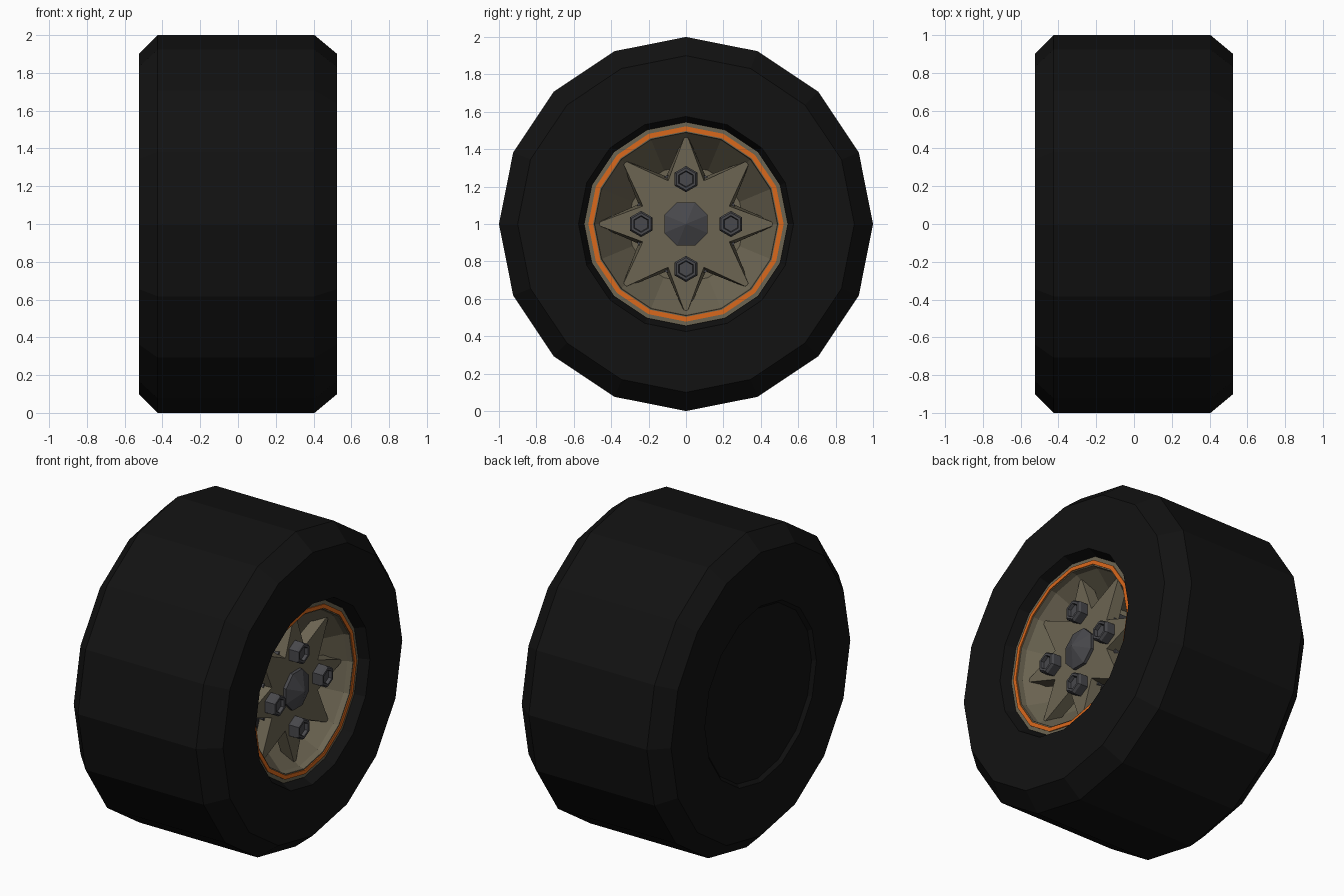
import bpy, bmesh
from math import cos, sin, pi

if "Cube" in bpy.data.objects:
    bpy.data.objects.remove(bpy.data.objects["Cube"])


def material(name, rgb):
    m = bpy.data.materials.new(name)
    m.diffuse_color = (*rgb, 1)
    m.use_nodes = True
    m.node_tree.nodes["Principled BSDF"].inputs["Base Color"].default_value = m.diffuse_color
    return m


RUBBER = material("rubber", (0.006, 0.006, 0.006))
TAN = material("tan_metal", (0.15, 0.13, 0.085))
ORANGE = material("orange_trim", (0.7, 0.14, 0.012))
STEEL = material("dark_steel", (0.065, 0.065, 0.072))


def loft(name, rings, mat, cy=0, cz=1, closed=False):
    """Join rings of (x, y, z) points around the axle; a one-point ring is a pole."""
    bm = bmesh.new()
    loops = [[bm.verts.new((x, cy + y, cz + z)) for x, y, z in r] for r in rings]
    pairs = list(zip(loops, loops[1:]))
    if closed:
        pairs.append((loops[-1], loops[0]))
    for a, b in pairs:
        n = max(len(a), len(b))
        for i in range(n):
            j = (i + 1) % n
            if len(a) == 1:
                bm.faces.new((a[0], b[j], b[i]))
            elif len(b) == 1:
                bm.faces.new((a[i], a[j], b[0]))
            else:
                bm.faces.new((a[i], a[j], b[j], b[i]))
    # profiles run from the back to the front along +x
    bmesh.ops.recalc_face_normals(bm, faces=bm.faces)
    me = bpy.data.meshes.new(name)
    bm.to_mesh(me)
    bm.free()
    me.materials.append(mat)
    ob = bpy.data.objects.new(name, me)
    bpy.context.collection.objects.link(ob)
    return ob


def ring(x, r, n, phase=0, inner=None):
    """Polygon of n points; with inner given, every odd point is pulled in (star)."""
    if r == 0:
        return [(x, 0, 0)]
    pts = []
    for i in range(n):
        a = phase + 2 * pi * i / n
        q = inner if inner and i % 2 else r
        pts.append((x, q * cos(a), q * sin(a)))
    return pts


def lathe(name, profile, n, mat, phase=0, **kw):
    return loft(name, [ring(x, r, n, phase) for x, r in profile], mat, **kw)


# Tyre with a plain closed back and a recess for the rim
lathe("tyre", [(-0.505, 0), (-0.505, 0.54), (-0.525, 0.56), (-0.525, 0.9),
               (-0.425, 1), (0.405, 1), (0.525, 0.9), (0.525, 0.575),
               (0.44, 0.54), (0.1, 0.52), (0.1, 0)], 16, RUBBER)

# Rim with conical dish
lathe("rim", [(0.11, 0), (0.11, 0.51), (0.43, 0.535), (0.465, 0.545), (0.465, 0.49),
              (0.43, 0.485), (0.2, 0.31), (0.2, 0)], 16, TAN)

# Coloured ring on the rim lip
lathe("rim_trim_ring", [(0.455, 0.522), (0.471, 0.522), (0.471, 0.497), (0.455, 0.497)],
      16, ORANGE, closed=True)

# Drum behind the spokes
lathe("brake_drum", [(0.19, 0), (0.19, 0.28), (0.36, 0.28), (0.36, 0)], 16, STEEL)

# Eight-pointed spoke plate, slightly wider at its back
loft("spoke_star", [ring(0.33, 0, 16), ring(0.33, 0.495, 16, 0, 0.275),
                    ring(0.40, 0.49, 16, 0, 0.25), ring(0.40, 0, 16)], TAN)

# Faceted hub cap
lathe("hub_cap", [(0.38, 0), (0.38, 0.125), (0.42, 0.125), (0.47, 0)], 8, STEEL, phase=pi / 8)

# Four hexagonal wheel nuts with sockets
for k in range(4):
    a = k * pi / 2
    lathe(f"wheel_nut_{k + 1}", [(0.38, 0), (0.38, 0.07), (0.45, 0.07), (0.465, 0.06),
                                 (0.465, 0.045), (0.445, 0.04), (0.445, 0)],
          6, STEEL, phase=pi / 2, cy=0.24 * cos(a), cz=1 + 0.24 * sin(a))
